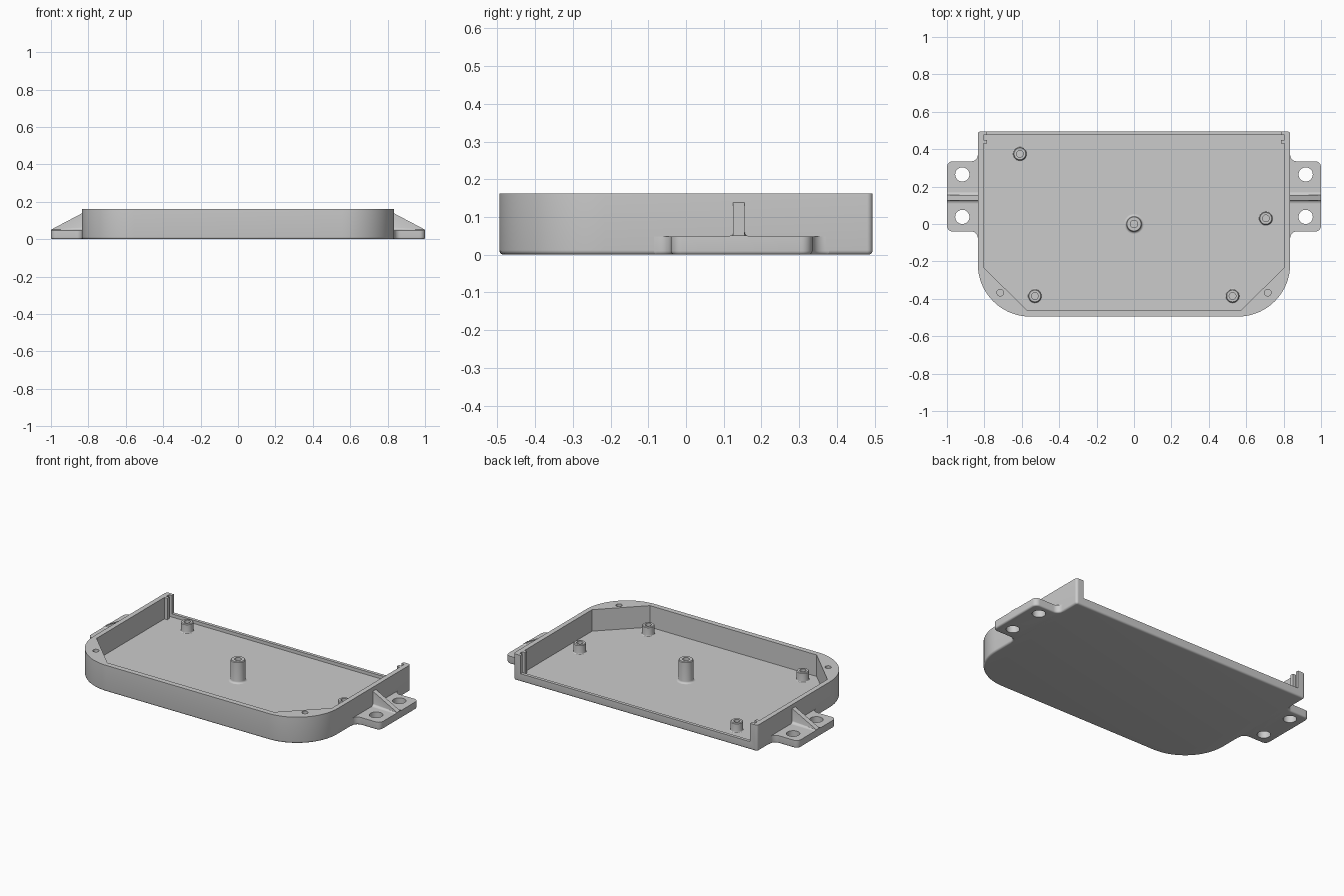
import bpy, bmesh, math
from mathutils import Vector

cube = bpy.data.objects.get("Cube")
if cube:
    bpy.data.objects.remove(cube, do_unlink=True)

COLOUR = (0.6, 0.6, 0.6, 1)
grey = bpy.data.materials.new("plain grey")
grey.use_nodes = True
grey.diffuse_color = COLOUR
grey.node_tree.nodes["Principled BSDF"].inputs["Base Color"].default_value = COLOUR

WALL_X, HALF_Y, HEIGHT, FLOOR, TAB_H = 0.835, 0.495, 0.163, 0.03, 0.048


def finish(name, bm):
    bmesh.ops.recalc_face_normals(bm, faces=bm.faces)
    mesh = bpy.data.meshes.new(name)
    bm.to_mesh(mesh)
    bm.free()
    mesh.materials.append(grey)
    ob = bpy.data.objects.new(name, mesh)
    bpy.context.collection.objects.link(ob)
    return ob


def activate(ob):
    bpy.ops.object.select_all(action='DESELECT')
    ob.select_set(True)
    bpy.context.view_layer.objects.active = ob


def smooth(ob):
    activate(ob)
    bpy.ops.object.shade_smooth_by_angle(angle=math.radians(32))


def rounded(corners, steps=8):
    """Outline from (x, y, radius) corners, each rounded by an arc."""
    out = []
    for i, (x, y, r) in enumerate(corners):
        p = Vector((x, y))
        if not r:
            out.append(p)
            continue
        d1 = (Vector(corners[i - 1][:2]) - p).normalized()
        d2 = (Vector(corners[(i + 1) % len(corners)][:2]) - p).normalized()
        half = d1.angle(d2) / 2
        centre = p + (d1 + d2).normalized() * (r / math.sin(half))
        t = r / math.tan(half)
        a, b = (p + d1 * t - centre).normalized(), (p + d2 * t - centre).normalized()
        out += [centre + a.slerp(b, k / steps).normalized() * r for k in range(steps + 1)]
    return out


def prism(name, outline, z0, z1, bevel=0):
    bm = bmesh.new()
    base = bm.faces.new([bm.verts.new((p[0], p[1], z0)) for p in outline])
    top = bmesh.ops.extrude_face_region(bm, geom=[base], use_keep_orig=True)["geom"]
    for v in top:
        if isinstance(v, bmesh.types.BMVert):
            v.co.z = z1
    bmesh.ops.recalc_face_normals(bm, faces=bm.faces)
    if bevel:
        low = [e for e in bm.edges if all(abs(v.co.z - z0) < 1e-6 for v in e.verts)]
        bmesh.ops.bevel(bm, geom=low, offset=bevel, segments=4, profile=0.5, affect='EDGES')
    return finish(name, bm)


def cylinder_cutter(x, y, r, z0, z1):
    ring = [(x + r * math.cos(a), y + r * math.sin(a))
            for a in (math.tau * k / 32 for k in range(32))]
    return prism("cutter", ring, z0, z1)


def cut(ob, cutters):
    for c in cutters:
        c.hide_render = True
        activate(ob)
        mod = ob.modifiers.new("cut", 'BOOLEAN')
        mod.operation, mod.solver, mod.object = 'DIFFERENCE', 'EXACT', c
        bpy.ops.object.modifier_apply(modifier=mod.name)
        bpy.data.objects.remove(c, do_unlink=True)


def mirrored(half):
    return half + [(-p[0],) + tuple(p[1:]) for p in reversed(half)]


# Tray: rounded front corners, open back with a low lip and panel slots
tray = prism("tray", rounded(mirrored([(WALL_X, -HALF_Y, 0.28), (WALL_X, HALF_Y, 0.015)]), 18),
             0, HEIGHT, 0.012)
cavity = mirrored([(0.57, -0.462), (0.805, -0.232), (0.805, 0.43), (0.785, 0.43),
                   (0.785, 0.45), (0.805, 0.45), (0.805, 0.475)])
opening = mirrored([(0.785, 0.44), (0.785, 0.6)])
cut(tray, [prism("cutter", cavity, FLOOR, 0.3), prism("cutter", opening, 0.05, 0.3)]
    + [cylinder_cutter(s * 0.715, -0.367, 0.018, 0.06, 0.3) for s in (1, -1)])
smooth(tray)


# Standoffs: lathed posts with a screw hole and a fillet at the foot
def standoff(name, x, y, r, hole, top, fillet):
    profile = [(r + fillet * (1 - math.sin(a)), FLOOR + fillet * (1 - math.cos(a)))
               for a in (math.pi / 2 * k / 5 for k in range(6))]
    profile += [(r, top - 0.004), (r - 0.004, top), (hole, top), (hole, FLOOR + 0.01), (0, FLOOR + 0.01)]
    bm = bmesh.new()
    verts = [bm.verts.new((x + a, y, z)) for a, z in profile]
    edges = [bm.edges.new(pair) for pair in zip(verts, verts[1:])]
    bmesh.ops.spin(bm, geom=verts + edges, cent=(x, y, 0), axis=(0, 0, 1),
                   angle=math.tau, steps=32, use_merge=True)
    bmesh.ops.remove_doubles(bm, verts=bm.verts, dist=1e-5)
    smooth(finish(name, bm))


standoff("centre_post", 0, 0, 0.041, 0.02, 0.162, 0.012)
for i, (x, y) in enumerate([(-0.61, 0.375), (0.705, 0.03), (-0.53, -0.385), (0.527, -0.385)]):
    standoff(f"small_post_{i + 1}", x, y, 0.035, 0.018, 0.087, 0.005)

# Mounting tabs with two holes and a sloping rib on each side
for side, s in (("left", 1), ("right", -1)):
    half = [(0.82, 0.38, 0), (WALL_X, 0.38, 0), (WALL_X, 0.335, 0.035), (1, 0.335, 0.03),
            (1, -0.04, 0.03), (WALL_X, -0.04, 0.035), (WALL_X, -0.085, 0), (0.82, -0.085, 0)]
    tab = prism(side + "_tab", rounded([(s * x, y, r) for x, y, r in half]), 0, TAB_H, 0.01)
    cut(tab, [cylinder_cutter(s * 0.918, y, 0.038, -0.1, 0.2) for y in (0.265, 0.038)])
    smooth(tab)

    section = rounded([(0.105, 0.04, 0), (0.105, TAB_H, 0), (0.125, TAB_H, 0.016), (0.125, 0.2, 0),
                       (0.155, 0.2, 0), (0.155, TAB_H, 0.016), (0.175, TAB_H, 0), (0.175, 0.04, 0)], 5)
    rib = prism(side + "_rib", section, 0.82, 1.0)
    for v in rib.data.vertices:
        y, z, x = v.co
        slope = 0.146 + (0.051 - 0.146) * max(x - WALL_X, 0) / (1 - WALL_X)
        v.co = (s * x, y, min(z, slope))
    if s < 0:
        rib.data.flip_normals()
    smooth(rib)
